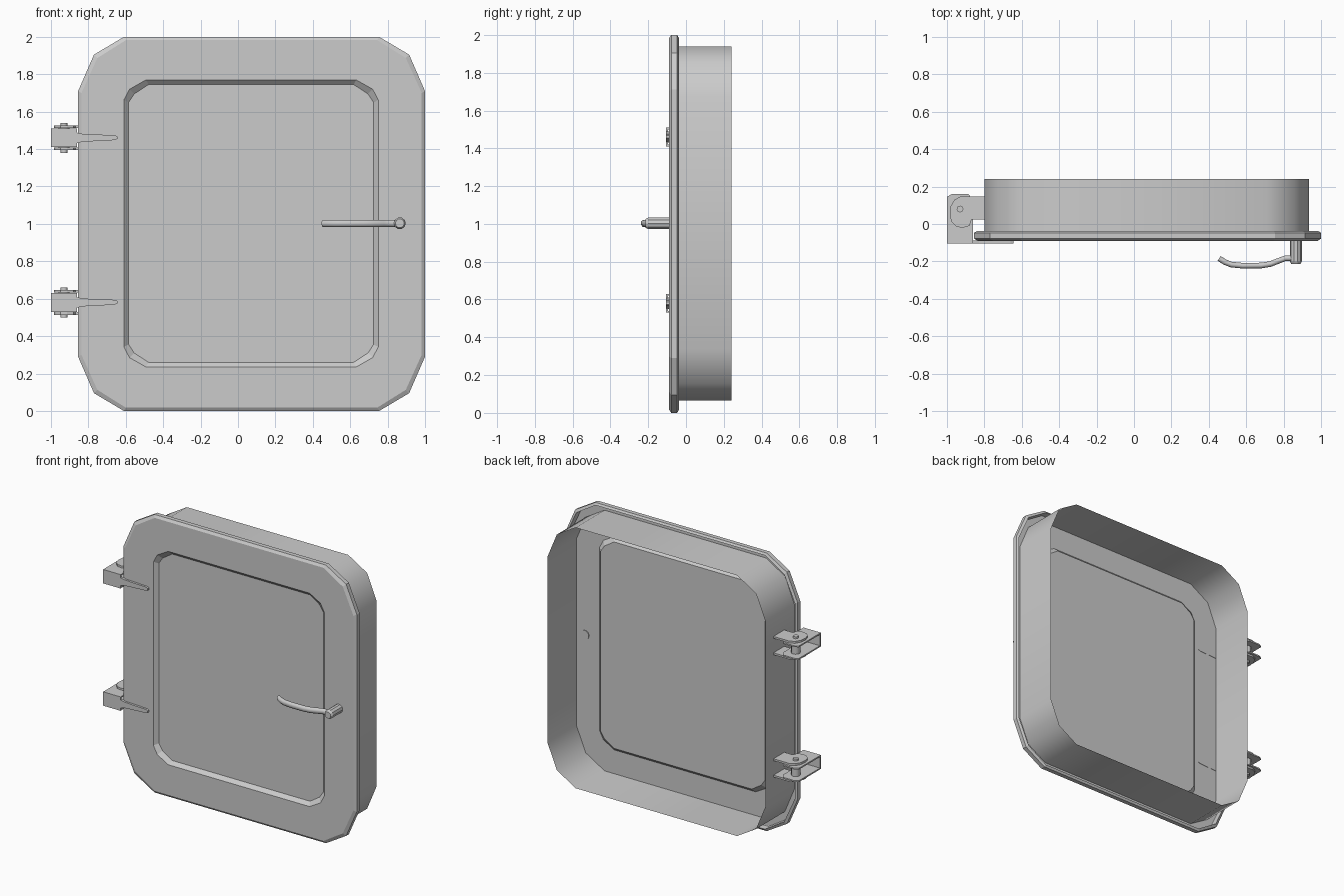
import bpy, bmesh, math
from mathutils import Vector

if "Cube" in bpy.data.objects:
    bpy.data.objects.remove(bpy.data.objects["Cube"])

grey = bpy.data.materials.new("painted_grey_metal")
grey.diffuse_color = (0.6, 0.6, 0.6, 1)
grey.use_nodes = True
grey.node_tree.nodes["Principled BSDF"].inputs["Base Color"].default_value = grey.diffuse_color


def finish(name, bm, recalc=True):
    if recalc:
        bmesh.ops.recalc_face_normals(bm, faces=bm.faces[:])
    me = bpy.data.meshes.new(name)
    bm.to_mesh(me)
    bm.free()
    me.materials.append(grey)
    ob = bpy.data.objects.new(name, me)
    bpy.context.collection.objects.link(ob)
    return ob


def loft(name, rings, cap0=True, cap1=True, recalc=True):
    """Bridge successive closed rings of 3D points."""
    bm = bmesh.new()
    vr = [[bm.verts.new(p) for p in r] for r in rings]
    n = len(rings[0])
    for a, b in zip(vr, vr[1:]):
        for i in range(n):
            j = (i + 1) % n
            bm.faces.new((a[i], a[j], b[j], b[i]))
    if cap0:
        bm.faces.new(list(reversed(vr[0])))
    if cap1:
        bm.faces.new(vr[-1])
    return finish(name, bm, recalc)


def outline(x0, x1, z0, z1, a, b, c, d, inset, y):
    """Rectangle with two-segment cut corners, counter-clockwise seen from the front."""
    cx, cz = (x0 + x1) / 2, (z0 + z1) / 2
    hx, hz = (x1 - x0) / 2 - inset, (z1 - z0) / 2 - inset
    a, b = a - inset * 0.45, b - inset * 0.45
    q = [(hx, hz - b), (hx - c, hz - d), (hx - a, hz)]
    pts = q + [(-x, z) for x, z in reversed(q)]
    pts += [(-x, -z) for x, z in q] + [(x, -z) for x, z in reversed(q)]
    return [Vector((cx + x, y, cz + z)) for x, z in pts]


def plate(name, pts, z0, z1):
    """Flat plate with an xy outline."""
    return loft(name, [[(x, y, z) for x, y in pts] for z in (z0, z1)])


def circle(x, y, r, n=12):
    return [(x + r * math.cos(2 * math.pi * i / n), y + r * math.sin(2 * math.pi * i / n))
            for i in range(n)]


# Door leaf: pressed sheet with a sunken pane and a lip folded backwards
DOOR = (-0.855, 1.0, 0.0, 2.0, 0.245, 0.29, 0.085, 0.095)
PANE = (-0.61, 0.75, 0.235, 1.77, 0.118, 0.107, 0.03, 0.05)
rings = [outline(*PANE, 0.025, -0.065), outline(*PANE, 0, -0.09)]
rings += [outline(*DOOR, i, y) for i, y in
          ((0.018, -0.09), (0, -0.078), (0, -0.047), (0.015, -0.038), (0.018, -0.082))]
# ring order is reversed so that the sheet faces outwards
leaf = loft("door_leaf", [list(reversed(r)) for r in rings], True, False, recalc=False)
pane = max(leaf.data.polygons, key=lambda f: f.area)
if pane.normal.y > 0:
    leaf.data.flip_normals()

# Open frame behind the leaf, smooth shaded
FRAME = (-0.80, 0.935, 0.065, 1.94, 0.225, 0.27, 0.075, 0.09)
frame = loft("door_frame", [outline(*FRAME, 0, y) for y in (-0.088, 0.24)], False, False, False)
f0 = frame.data.polygons[0]
if f0.normal.dot(f0.center - Vector((0.07, 0.08, 1))) < 0:
    frame.data.flip_normals()
for f in frame.data.polygons:
    f.use_smooth = True

# Hinges
LUG = [(-0.80, 0.025), (-0.80, 0.148), (-0.925, 0.148), (-0.96, 0.13), (-0.98, 0.095),
       (-0.985, 0.045), (-0.975, 0.01), (-0.95, -0.015), (-0.915, -0.02), (-0.88, -0.01),
       (-0.868, 0.025)]
CHEEK = [(-1.0, -0.1), (-0.862, -0.1), (-0.862, 0.13), (-0.885, 0.16), (-0.975, 0.16),
         (-1.0, 0.145)]
for label, z in (("upper", 1.46), ("lower", 0.58)):
    for side, s in (("top", 1), ("bottom", -1)):
        plate(f"{label}_hinge_{side}_lug", LUG, z + s * 0.052, z + s * 0.066)
        plate(f"{label}_hinge_{side}_cheek", CHEEK, z + s * 0.040, z + s * 0.050)
    plate(f"{label}_hinge_web",
          [(-1.0, -0.105), (-0.86, -0.105), (-0.86, -0.094), (-1.0, -0.094)],
          z - 0.05, z + 0.05)
    # pin with a thicker sleeve in the middle
    pin = plate(f"{label}_hinge_pin", circle(-0.93, 0.08, 0.018), z - 0.08, z + 0.08)
    sleeve = plate(f"{label}_hinge_sleeve", circle(-0.93, 0.08, 0.03), z - 0.052, z + 0.052)
    for ob in (pin, sleeve):
        for f in ob.data.polygons:
            f.use_smooth = len(f.vertices) == 4
    # tapered strap on the leaf
    strap = [(-0.87, -0.03), (-0.83, -0.021), (-0.66, -0.012), (-0.645, -0.006),
             (-0.645, 0.008), (-0.66, 0.014), (-0.83, 0.021), (-0.87, 0.03)]
    loft(f"{label}_hinge_strap", [[(x, y, z + dz) for x, dz in strap] for y in (-0.105, -0.088)])

# Handle boss: short round spindle with a chamfered end
HZ = 1.003
loft("handle_boss", [[(x, y, HZ + w) for x, w in circle(0.865, 0, r, 10)]
                     for r, y in ((0.032, -0.085), (0.032, -0.2), (0.024, -0.215))])

# Handle lever: swept eight-sided section, gently bowed
path = [(0.865, -0.183), (0.81, -0.183), (0.775, -0.196), (0.73, -0.214), (0.68, -0.222),
        (0.58, -0.223), (0.52, -0.217), (0.485, -0.203), (0.455, -0.184)]
sec = [(math.cos(t) * 1.08, math.sin(t) * 1.08)
       for t in (math.pi / 8 + k * math.pi / 4 for k in range(8))]
rings = []
for i, p in enumerate(path):
    a, b = path[max(i - 1, 0)], path[min(i + 1, len(path) - 1)]
    t = Vector((b[0] - a[0], b[1] - a[1])).normalized()
    rings.append([(p[0] - t.y * u * 0.015, p[1] + t.x * u * 0.015, HZ + v * 0.019)
                  for u, v in sec])
lever = loft("handle_lever", rings)
for f in lever.data.polygons:
    f.use_smooth = len(f.vertices) == 4
